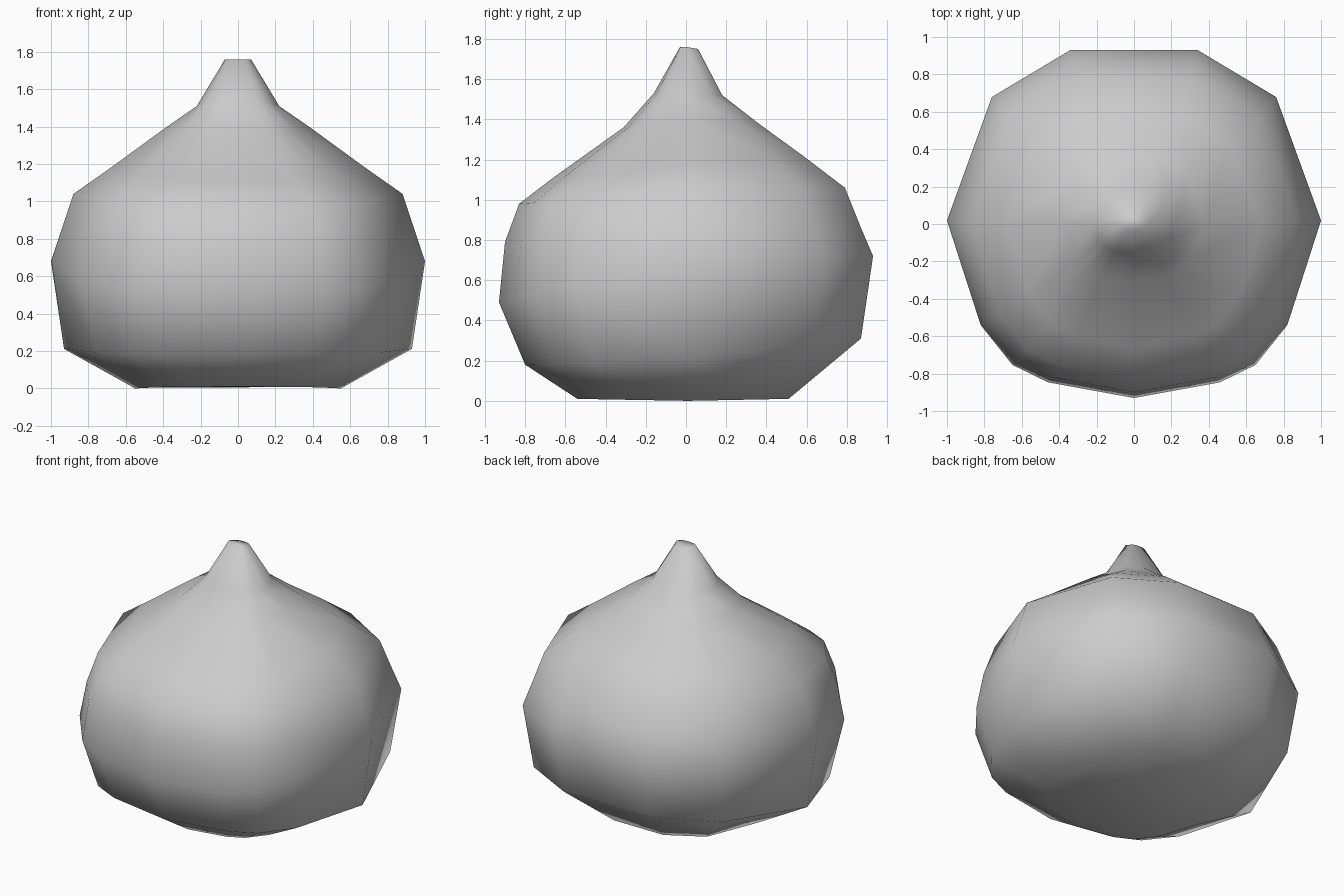
import bpy
import bmesh

old = bpy.data.objects.get("Cube")
if old:
    bpy.data.objects.remove(old, do_unlink=True)

grey = bpy.data.materials.new("plain grey")
grey.use_nodes = True
colour = (0.6, 0.6, 0.6, 1)
grey.diffuse_color = colour
grey.node_tree.nodes["Principled BSDF"].inputs["Base Color"].default_value = colour

# Left half of the plan outline, from back to front, on a unit scale
half = [(0.34, 1), (0.76, 0.73), (1, 0.02), (0.82, -0.58),
        (0.65, -0.81), (0.46, -0.91)]
outline = half + [(0, -1)] + [(-x, y) for x, y in reversed(half)]

# Each ring: half width, side height, front depth and height, back depth and height
rings = [
    (0.55, 0.00, 0.54, 0.01, 0.51, 0.01),
    (0.93, 0.21, 0.80, 0.18, 0.87, 0.31),
    (1.00, 0.68, 0.93, 0.49, 0.93, 0.72),
    (0.95, 0.83, 0.90, 0.79, 0.87, 0.86),
    (0.88, 1.04, 0.83, 0.98, 0.79, 1.06),
    (0.68, 1.18, 0.66, 1.11, 0.58, 1.22),
    (0.38, 1.40, 0.31, 1.36, 0.36, 1.38),
    (0.22, 1.51, 0.16, 1.53, 0.18, 1.52),
    (0.07, 1.76, 0.03, 1.76, 0.06, 1.75),
]


def add_ring(bm, width, side_z, front, front_z, back, back_z):
    """Scale the outline and tilt it from the sides to the front and back."""
    verts = []
    for x, y in outline:
        depth, end_z = (back, back_z) if y > 0 else (front, front_z)
        z = side_z + (end_z - side_z) * abs(y)
        verts.append(bm.verts.new((x * width, y * depth, z)))
    return verts


# Body lofted through the rings, closed at the base and the tip
bm = bmesh.new()
loops = [add_ring(bm, *ring) for ring in rings]
count = len(outline)
for low, high in zip(loops, loops[1:]):
    for i in range(count):
        j = (i + 1) % count
        bm.faces.new((low[i], low[j], high[j], high[i]))
for loop in (loops[0], loops[-1]):
    bm.faces.new(loop)
bmesh.ops.recalc_face_normals(bm, faces=bm.faces)
for face in bm.faces:
    face.smooth = True

mesh = bpy.data.meshes.new("body")
bm.to_mesh(mesh)
bm.free()
mesh.materials.append(grey)
body = bpy.data.objects.new("body", mesh)
bpy.context.collection.objects.link(body)
